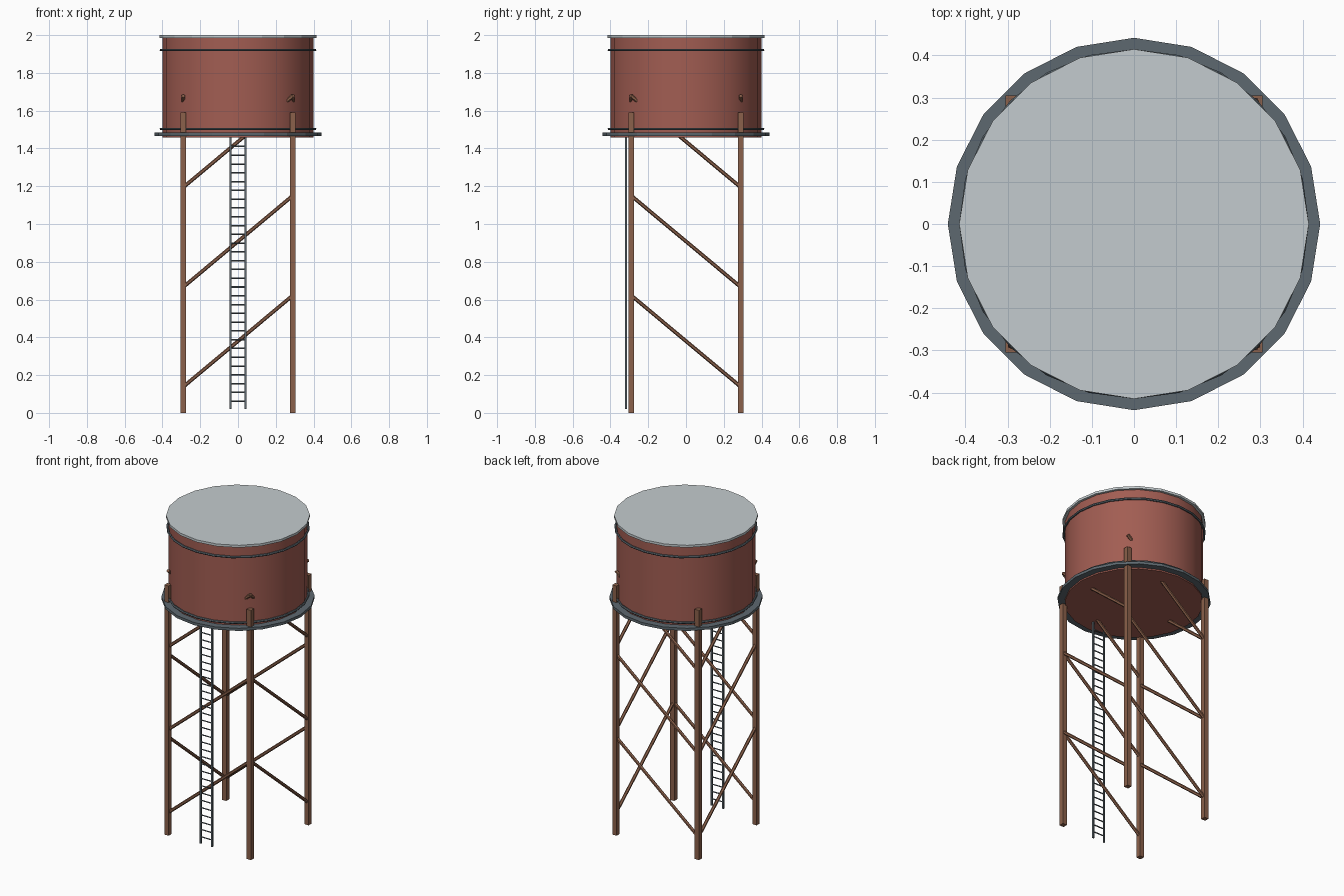
import bpy
from math import pi
from mathutils import Vector

if "Cube" in bpy.data.objects:
    bpy.data.objects.remove(bpy.data.objects["Cube"])


def material(name, rgb):
    m = bpy.data.materials.new(name)
    m.diffuse_color = (*rgb, 1)
    m.use_nodes = True
    m.node_tree.nodes["Principled BSDF"].inputs["Base Color"].default_value = m.diffuse_color
    return m


RED = material("red_paint", (0.36, 0.11, 0.085))
WOOD = material("brown_timber", (0.26, 0.12, 0.07))
STEEL = material("dark_steel", (0.11, 0.14, 0.16))
PALE = material("pale_metal", (0.55, 0.60, 0.62))


def finish(name, mat, smooth=False):
    ob = bpy.context.object
    ob.name = name
    ob.data.materials.append(mat)
    if smooth:
        bpy.ops.object.shade_smooth_by_angle(angle=pi / 6)
    return ob


def disc(name, r, z0, z1, mat, smooth=False):
    bpy.ops.mesh.primitive_cylinder_add(vertices=20, radius=r, depth=z1 - z0,
                                        location=(0, 0, (z0 + z1) / 2))
    return finish(name, mat, smooth)


def box(name, size, loc, mat):
    bpy.ops.mesh.primitive_cube_add(size=1, location=loc)
    bpy.context.object.scale = size
    bpy.ops.object.transform_apply(location=False, rotation=False, scale=True)
    return finish(name, mat)


def rod(name, a, b, r, sides, mat):
    a, b = Vector(a), Vector(b)
    d = b - a
    bpy.ops.mesh.primitive_cylinder_add(vertices=sides, radius=r, depth=d.length,
                                        location=(a + b) / 2)
    bpy.context.object.rotation_euler = d.to_track_quat('Z', 'Y').to_euler()
    return finish(name, mat)


# Tank, lid and walkway
disc("tank", 0.40, 1.458, 1.985, RED, True)
disc("lid", 0.415, 1.985, 2.0, PALE)
disc("walkway", 0.442, 1.467, 1.484, STEEL)

# Hoops around the tank
for label, z in (("lower", 1.503), ("upper", 1.921)):
    bpy.ops.mesh.primitive_torus_add(major_segments=24, minor_segments=6,
                                     major_radius=0.408, minor_radius=0.007,
                                     location=(0, 0, z))
    finish(label + "_hoop", STEEL, True)

# Legs
L = 0.29
for x in (-L, L):
    for y in (-L, L):
        box("leg", (0.03, 0.03, 1.59), (x, y, 0.795), WOOD)

# One diagonal brace per face and level; the top ones run into the tank
for i in range(3):
    lo, hi = 0.138 + 0.528 * i, 0.622 + 0.528 * i
    for s in (-L, L):
        rod("cross_brace", (-L, s, lo), (L, s, hi), 0.01, 6, WOOD)
        rod("side_brace", (s, L, lo), (s, -L, hi), 0.01, 6, WOOD)

# Ladder on the front
Y = -0.317
for x in (-0.04, 0.04):
    box("ladder_rail", (0.01, 0.01, 1.445), (x, Y, 0.7425), STEEL)
for i in range(30):
    rod("ladder_rung", (-0.04, Y, 0.062 + i * 0.0465),
        (0.04, Y, 0.062 + i * 0.0465), 0.004, 6, STEEL)
